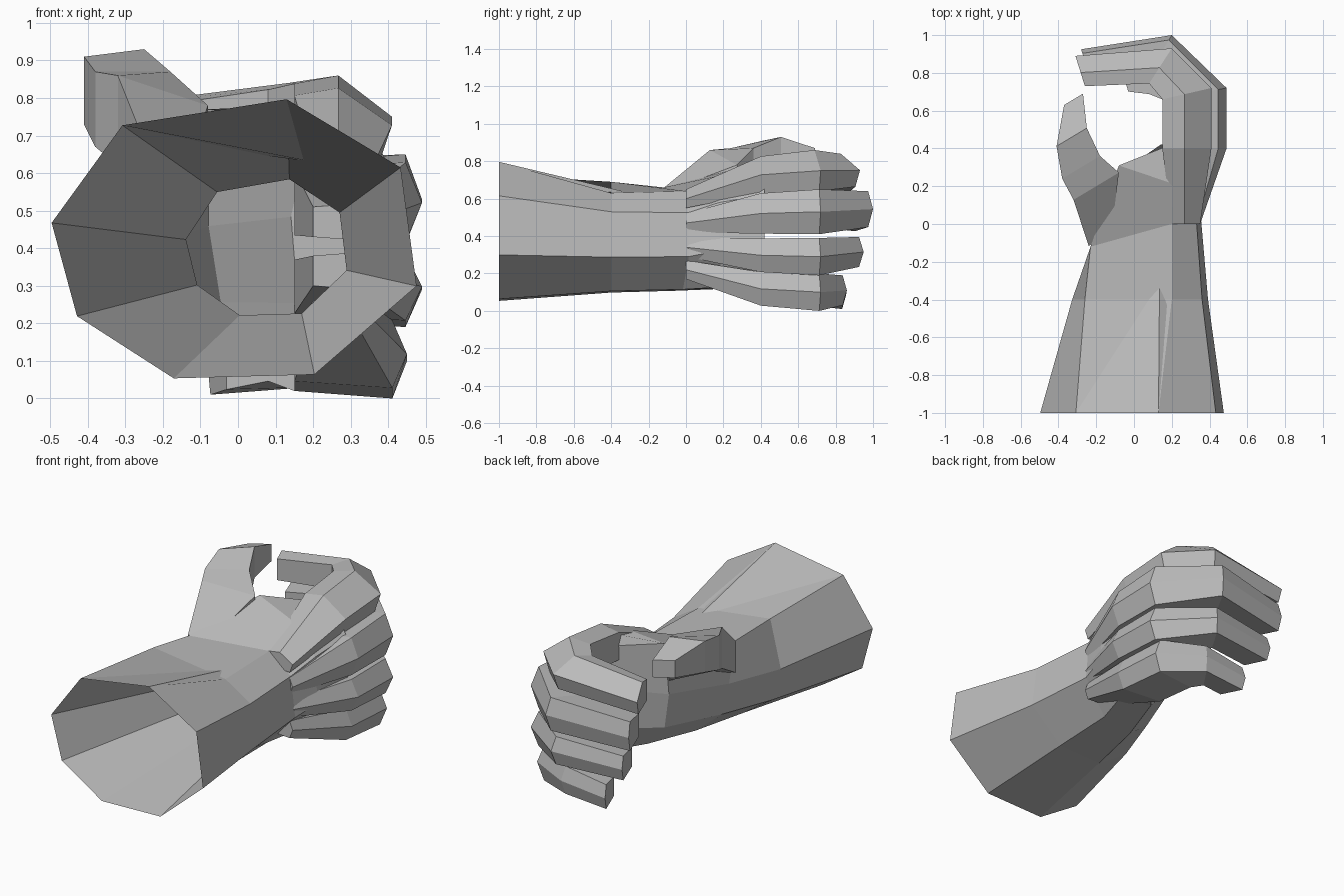
import bpy
import bmesh
from math import cos, sin, radians

default_cube = bpy.data.objects.get("Cube")
if default_cube:
    bpy.data.objects.remove(default_cube, do_unlink=True)

# One plain colour for the whole model
grey = bpy.data.materials.new("plain_grey")
grey.use_nodes = True
grey.diffuse_color = (0.5, 0.5, 0.5, 1)
shader = grey.node_tree.nodes["Principled BSDF"]
shader.inputs["Base Color"].default_value = grey.diffuse_color


def loft(name, rings, cap_start=True, cap_end=True, face_inward=False):
    """Skin equal-length point rings with flat faces."""
    bm = bmesh.new()
    loops = [[bm.verts.new(point) for point in ring] for ring in rings]
    for near, far in zip(loops, loops[1:]):
        for i in range(len(near)):
            bm.faces.new((near[i - 1], near[i], far[i], far[i - 1]))
    if cap_start:
        bm.faces.new(loops[0])
    if cap_end:
        bm.faces.new(loops[-1])
    bmesh.ops.recalc_face_normals(bm, faces=bm.faces)
    if face_inward:
        bmesh.ops.reverse_faces(bm, faces=bm.faces)
    mesh = bpy.data.meshes.new(name)
    bm.to_mesh(mesh)
    bm.free()
    mesh.materials.append(grey)
    part = bpy.data.objects.new(name, mesh)
    bpy.context.collection.objects.link(part)


# Eight uneven corners shared by every cross-section of the arm
CORNERS = [radians(angle) for angle in (75, 30, -18, -66, -110, -149, 173, 128)]
TOP, THUMB_SIDE = 0, -1


def arm_ring(y, centre_x, centre_z, radius_x, radius_z, slant=0):
    return [(centre_x + radius_x * cos(corner), y + slant * radius_x * cos(corner),
             centre_z + radius_z * sin(corner)) for corner in CORNERS]


# Forearm narrowing to the wrist, then the palm up to the knuckles
cuff = arm_ring(-1, 0, 0.42, 0.5, 0.39)
forearm = arm_ring(-0.4, 0.04, 0.38, 0.37, 0.3)
wrist = arm_ring(-0.04, 0.08, 0.38, 0.29, 0.29, slant=0.2)
palm = arm_ring(0.22, 0.16, 0.42, 0.24, 0.32, slant=-0.2)
knuckles = arm_ring(0.42, 0.28, 0.44, 0.14, 0.36)

# The top of the arm is flatter and wider than the rest
forearm[TOP] = (0.2, -0.4, 0.63)
forearm[THUMB_SIDE] = (-0.26, -0.4, 0.69)
wrist[TOP] = (0.2, 0, 0.64)
wrist[THUMB_SIDE] = (-0.23, -0.12, 0.66)
palm[THUMB_SIDE] = (-0.08, 0.31, 0.77)
loft("forearm_and_palm", [cuff, forearm, wrist, palm, knuckles], cap_start=False)

# Tapered lining inside the open cuff
throat = arm_ring(-0.1, 0.08, 0.4, 0.22, 0.19)
loft("cuff_lining", [cuff, throat], cap_start=False, cap_end=False, face_inward=True)


def finger_ring(outer, inner, height, half, crown):
    """Five-sided section with a ridge along the back of the finger."""
    ring = []
    for across, up in ((0, 0.8), (crown, 1), (1, 0), (0.87, -1), (0, -0.8)):
        x = inner[0] + (outer[0] - inner[0]) * across
        y = inner[1] + (outer[1] - inner[1]) * across
        ring.append((x, y, height + half * up))
    return ring


def finger(name, root, knuckle_x, reach, tip_x, height, tip_height, half, crown=0.87):
    """Run from the wrist over the knuckle, around the joint, back to the tip."""
    tip_y = (reach + 0.85) / 2
    knuckle_height = height + (root - height) * 0.15
    joint_height = (height + tip_height) / 2 + half * 0.2
    stations = [
        ((0.35, 0), (0.2, 0), root, 0.05),
        ((knuckle_x, 0.4), (0.15, 0.4), knuckle_height, half * 0.9),
        ((knuckle_x, 0.72), (0.15, 0.66), height, half),
        ((0.2, reach), (0.08, reach * 0.8), joint_height, half * 0.8),
        ((tip_x, tip_y), (tip_x + 0.05, tip_y * 0.82), tip_height, half * 0.7),
    ]
    loft(name, [finger_ring(*station, crown) for station in stations])


finger("index_finger", 0.6, 0.41, 0.93, -0.31, 0.75, 0.71, 0.11, crown=0.45)
finger("middle_finger", 0.47, 0.49, 1, -0.28, 0.53, 0.51, 0.12)
finger("ring_finger", 0.34, 0.49, 0.95, -0.22, 0.29, 0.3, 0.1)
finger("little_finger", 0.22, 0.45, 0.86, -0.08, 0.1, 0.08, 0.1)


def thumb_ring(x, y, z, half_width, half_height, tilt=0):
    """Four-sided section whose inner side sits further forward."""
    corners = ((-1, 1), (1, 1), (1, -1), (-1, -1))
    return [(x + half_width * side, y + half_width * side * 0.6,
             z + half_height * up + tilt * side) for side, up in corners]


# Thumb rising from the wrist and bending towards the fingers
loft("thumb", [
    thumb_ring(-0.18, -0.08, 0.57, 0.06, 0.09),
    thumb_ring(-0.2, 0.2, 0.7, 0.12, 0.12, tilt=-0.04),
    thumb_ring(-0.28, 0.3, 0.77, 0.1, 0.1),
    thumb_ring(-0.33, 0.46, 0.83, 0.08, 0.09, tilt=0.01),
    thumb_ring(-0.32, 0.66, 0.82, 0.05, 0.05),
])
